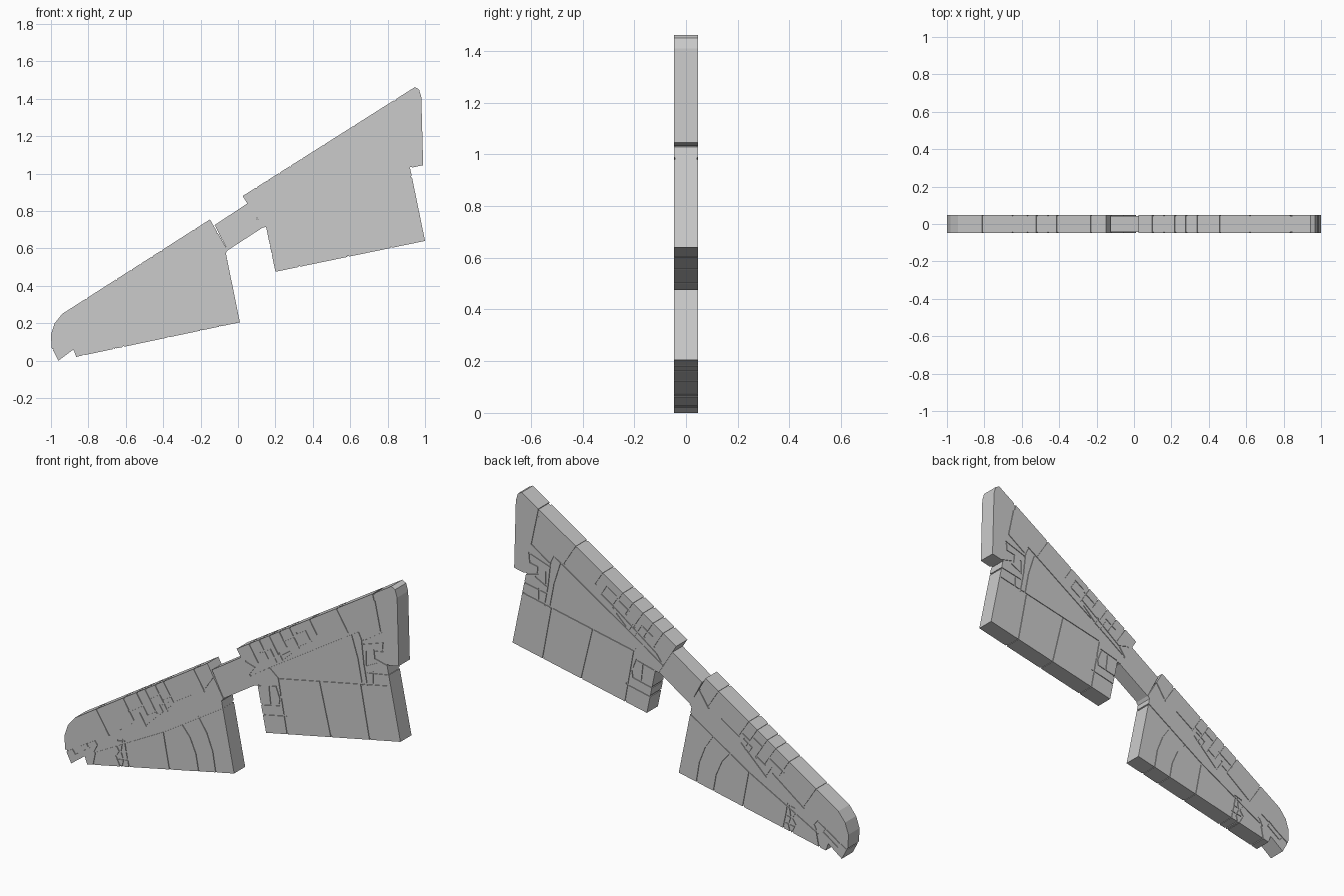
import bpy, bmesh
from mathutils import Vector

if "Cube" in bpy.data.objects:
    bpy.data.objects.remove(bpy.data.objects["Cube"])

HALF = 0.047      # half thickness of the slab
DEPTH = 0.004     # groove depth
WIDTH = 0.008     # groove width


def slab(name, pts, half):
    """Extrude an (x, z) outline symmetrically along y."""
    bm = bmesh.new()
    front = [bm.verts.new((x, -half, z)) for x, z in pts]
    face = bm.faces.new(front)
    ext = bmesh.ops.extrude_face_region(bm, geom=[face])
    moved = [v for v in ext['geom'] if isinstance(v, bmesh.types.BMVert)]
    bmesh.ops.translate(bm, verts=moved, vec=(0, 2 * half, 0))
    bmesh.ops.recalc_face_normals(bm, faces=bm.faces)
    me = bpy.data.meshes.new(name)
    bm.to_mesh(me)
    bm.free()
    ob = bpy.data.objects.new(name, me)
    bpy.context.collection.objects.link(ob)
    return ob


def inset(pts, d):
    """Mitred inset of a counter-clockwise outline."""
    out = []
    for i, p in enumerate(pts):
        p, a, b = Vector(p), Vector(pts[i - 1]), Vector(pts[(i + 1) % len(pts)])
        e, f = (p - a).normalized(), (b - p).normalized()
        n, m = Vector((-e.y, e.x)), Vector((-f.y, f.x))
        out.append(p + (n + m) * d / max(0.3, 1 + n.dot(m)))
    return out


def groove_cutter(name, lines):
    """One thin prism per groove segment, passing through the slab."""
    bm = bmesh.new()
    k = 0
    for line in lines:
        for p, q in zip(line, line[1:]):
            p, q = Vector(p), Vector(q)
            d = (q - p).normalized() * WIDTH / 2
            n = Vector((-d.y, d.x))
            y = 0.06 + k * 0.0002
            k += 1
            a, b = p - d, q + d
            ring = [a - n, b - n, b + n, a + n]
            lo = [bm.verts.new((v.x, -y, v.y)) for v in ring]
            hi = [bm.verts.new((v.x, y, v.y)) for v in ring]
            bm.faces.new(lo)
            bm.faces.new(hi[::-1])
            for i in range(4):
                j = (i + 1) % 4
                bm.faces.new((lo[j], lo[i], hi[i], hi[j]))
    bmesh.ops.recalc_face_normals(bm, faces=bm.faces)
    me = bpy.data.meshes.new(name)
    bm.to_mesh(me)
    bm.free()
    ob = bpy.data.objects.new(name, me)
    bpy.context.collection.objects.link(ob)
    return ob


def panelled_wing(name, outline, lines):
    """Full-thickness panels split by grooves, backed by a slightly smaller core."""
    wing = slab(name, outline, HALF)
    helpers = ((groove_cutter(name + "_grooves", lines), 'DIFFERENCE'),
               (slab(name + "_core", inset(outline, DEPTH), HALF - DEPTH), 'UNION'))
    for helper, op in helpers:
        mod = wing.modifiers.new(op.title(), 'BOOLEAN')
        mod.operation = op
        mod.solver = 'EXACT'
        mod.use_self = op == 'DIFFERENCE'
        mod.object = helper
    # bake the booleans and drop the helpers
    dg = bpy.context.evaluated_depsgraph_get()
    me = bpy.data.meshes.new_from_object(wing.evaluated_get(dg))
    wing.modifiers.clear()
    wing.data = me
    for helper, op in helpers:
        bpy.data.objects.remove(helper)


def edge_frame(origin, end):
    """Map (s along leading edge, t below it) to (x, z)."""
    o = Vector(origin)
    u = (Vector(end) - o).normalized()
    n = Vector((u.y, -u.x))
    return u, lambda s, t: tuple(o + u * s + n * t)


def edge_cuts(frame, u, x0, cuts):
    """Grooves square to the leading edge, given by x position and length."""
    return [[frame((x - x0) / u.x, -0.01), frame((x - x0) / u.x, t)] for x, t in cuts]


# left wing
left_outline = [(-.96, 0), (-.88, .06), (-.865, .02), (.01, .205), (-.065, .585),
                (-.15, .755), (-.94, .25), (-.98, .2), (-1, .14), (-.997, .07)]
left_outline[4:5] = [(-.065, .575), (-.055, .59)]
u, L = edge_frame((-.94, .25), (-.15, .755))
left = edge_cuts(L, u, -.94, [(-.81, .14), (-.65, .12), (-.57, .07), (-.52, .13),
                              (-.46, .14), (-.41, .11), (-.23, .12)])
left += [
    [L(.16, .14), L(.38, .125), L(.38, .12), L(.345, .12), L(.345, -.01)],
    [L(.34, .07), L(.44, .07), L(.44, .12), L(.50, .12)],
    [L(.40, .10), L(.40, .17), L(.60, .13)],
    [L(.50, .05), L(.57, .05)], [L(.57, .08), L(.63, .08)],
    [L(.54, .14), L(.54, .10), L(.60, .10)],
    [L(.63, .11), L(.75, .11)], [L(.84, .12), L(.93, .08)],
    [(-.80, .14), (-.82, .10), (-.69, .17), (-.41, .32), (-.06, .54)],
    [(-.83, .01), (-.81, .11)],
    [(-.41, .32), (-.37, .11)],
    [(-.30, .39), (-.25, .33), (-.215, .25), (-.195, .14)],
    [(-.20, .455), (-.15, .38), (-.115, .29), (-.095, .17)],
    [(-.95, .08), (-.87, .14), (-.855, .115), (-.935, .06), (-.95, .08)],
    [(-.99, .06), (-.82, .165), (-.80, .14)],
    [(-.68, .20), (-.64, .21), (-.63, .15), (-.61, .06)],
    [(-.69, .17), (-.67, .14), (-.69, .11), (-.66, .05)],
    [(-.67, .14), (-.63, .15)], [(-.685, .10), (-.62, .11)],
    [(-.65, .21), (-.66, .14), (-.645, .10), (-.655, .06)],
]
panelled_wing("left_wing", left_outline, left)

# right wing
right_outline = [(.2, .475), (1, .64), (.92, 1.03), (.99, 1.045), (.98, 1.41),
                 (.968, 1.45), (.945, 1.462), (.025, .88), (.13, .71), (.15, .715)]
u, R = edge_frame((.025, .88), (.945, 1.462))
right = edge_cuts(R, u, .025, [(.10, .10), (.16, .10), (.22, .10), (.28, .08),
                               (.34, .11), (.46, .08), (.62, .13)])
right += [
    [R(.02, .075), R(.06, .12), R(.38, .10)],
    [R(.13, .06), R(.20, .06), R(.20, .14)],
    [R(.24, .10), R(.24, .14), R(.34, .12)],
    [R(.30, .05), R(.38, .05), R(.38, .10), R(.46, .10)],
    [R(.40, .04), R(.46, .04), R(.46, .10)],
    [R(.06, .12), (.10, .755), (.22, .835), (.75, 1.17), (.77, 1.13)],
    [(.84, 1.41), (.885, 1.2), (.78, 1.13)],
    [(.835, 1.40), (.845, 1.36)],
    [(.22, .835), (.275, .79), (.93, .925)],
    [(.275, .79), (.33, .49)],
    [(.52, .84), (.59, .55)],
    [(.765, .89), (.82, .595)],
    [(.71, 1.145), (.75, 1.02), (.775, .89)],
    [(.77, 1.13), (.785, 1.0), (.805, .895)],
    [(.78, 1.11), (.90, 1.15), (.895, 1.10), (.845, 1.09), (.85, 1.05), (.93, 1.03)],
    [(.80, 1.07), (.80, 1.0), (.86, 1.03)],
    [(.795, .96), (.935, .985)],
    [(.84, .97), (.84, .91)],
    [(.16, .72), (.26, .745), (.285, .68)],
    [(.17, .62), (.28, .645), (.29, .70)],
    [(.18, .57), (.32, .60)],
    [(.22, .73), (.23, .64)],
]
panelled_wing("right_wing", right_outline, right)

# connecting bar between the wings
slab("connecting_bar", [(-.055, .59), (.13, .71), (.05, .84), (-.125, .725)], HALF - DEPTH)
